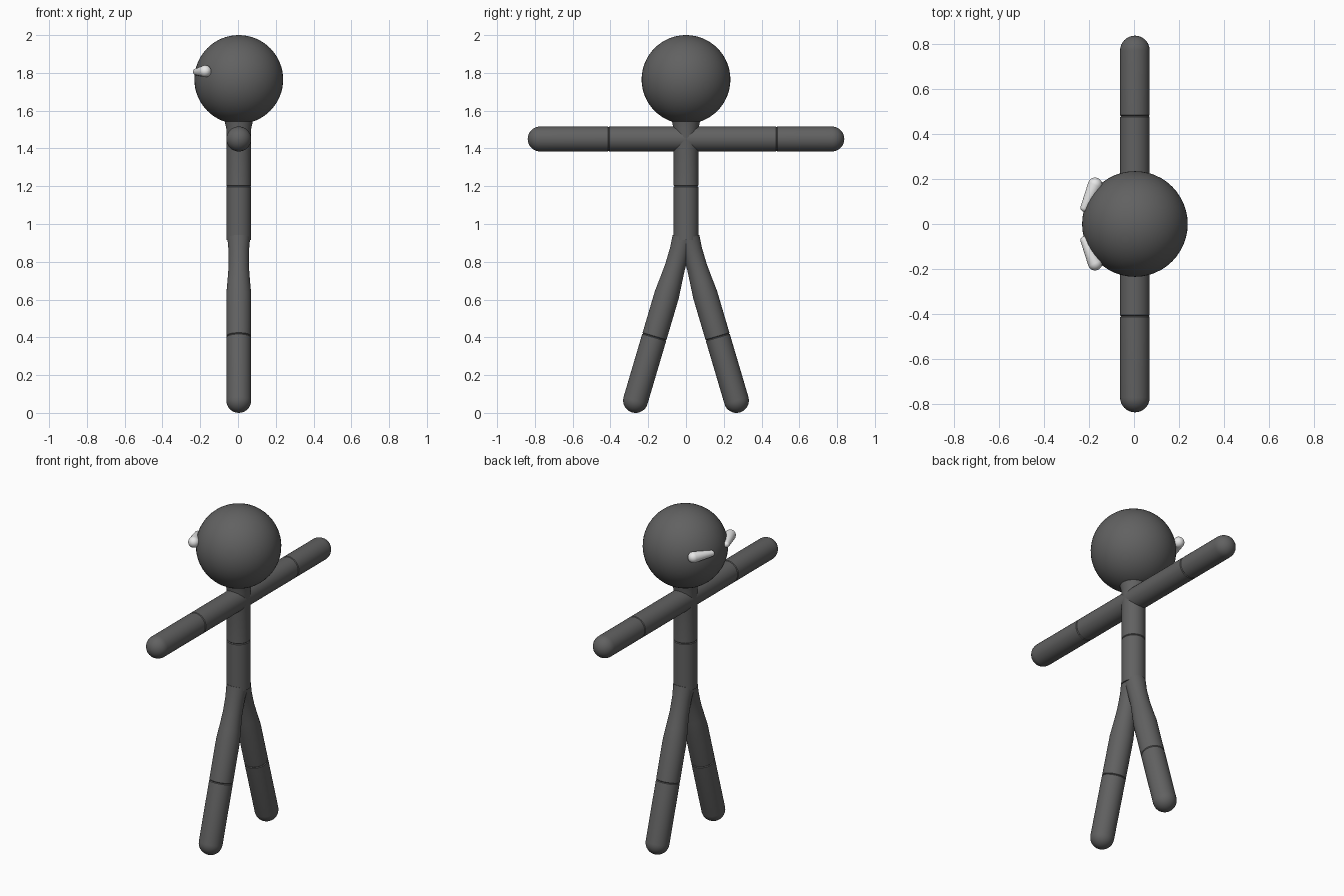
import bpy, bmesh, math
from mathutils import Vector

if "Cube" in bpy.data.objects:
    bpy.data.objects.remove(bpy.data.objects["Cube"])


def material(name, value):
    m = bpy.data.materials.new(name)
    m.diffuse_color = (value, value, value, 1)
    m.use_nodes = True
    m.node_tree.nodes["Principled BSDF"].inputs["Base Color"].default_value = m.diffuse_color
    return m


CHARCOAL = material("charcoal", 0.12)
WHITE = material("off_white", 0.8)
R = 0.066   # limb radius
CX = 0.004  # body centre line


def lathe(name, start, end, rings, mat, sides=32, angle=40):
    """Sweep (distance, radius) rings along the line from start to end."""
    start, end = Vector(start), Vector(end)
    rot = (end - start).to_track_quat('Z', 'Y')
    bm = bmesh.new()
    loops = []
    for d, r in rings:
        loops.append([bm.verts.new(start + rot @ Vector((
            r * math.cos(2 * math.pi * i / sides), r * math.sin(2 * math.pi * i / sides), d)))
            for i in range(sides)])
    for a, b in zip(loops, loops[1:]):
        for i in range(sides):
            j = (i + 1) % sides
            bm.faces.new((a[i], a[j], b[j], b[i]))
    bm.faces.new(loops[0][::-1])
    bm.faces.new(loops[-1])
    me = bpy.data.meshes.new(name)
    bm.to_mesh(me)
    bm.free()
    ob = bpy.data.objects.new(name, me)
    bpy.context.collection.objects.link(ob)
    finish(ob, mat, angle)


def finish(ob, mat, angle=40):
    ob.data.materials.append(mat)
    bpy.ops.object.select_all(action='DESELECT')
    ob.select_set(True)
    bpy.context.view_layer.objects.active = ob
    bpy.ops.object.shade_smooth_by_angle(angle=math.radians(angle))


def groove(d):
    """Fine crease where two limb segments meet."""
    return [(d - 0.004, R), (d, R - 0.004), (d + 0.004, R)]


def dome(length, r, n=8):
    """Rounded tip ending at the given length."""
    return [(length - r + r * math.sin(a), r * math.cos(a))
            for a in (i * math.pi / 2 / n * 0.98 for i in range(n + 1))]


# Head
bpy.ops.mesh.primitive_uv_sphere_add(segments=48, ring_count=32, radius=0.235,
                                     location=(CX, 0, 1.765))
bpy.context.object.name = "head"
finish(bpy.context.object, CHARCOAL)

# Torso and neck
lathe("torso", (CX, 0, 0.915), (CX, 0, 1.56),
      [(0, R)] + groove(0.285) + [(0.59, R), (0.645, 0.078)], CHARCOAL)

# Arms, with elbows at slightly different distances
for side, s, elbow in (("right", -1, 0.41), ("left", 1, 0.48)):
    lathe(side + "_arm", (CX, 0, 1.45), (CX, s * 0.838, 1.45),
          [(0, R)] + groove(elbow) + dome(0.838, R), CHARCOAL)

# Legs, narrowing at the thigh and widening into the hip
for side, s in (("right", -1), ("left", 1)):
    hip, foot = Vector((CX, s * 0.013, 0.925)), Vector((CX, s * 0.267, 0.066))
    length = (foot - hip).length + R
    lathe(side + "_leg", hip, foot,
          [(0, 0.060), (0.07, 0.054), (0.16, 0.054), (0.24, 0.060), (0.31, R)]
          + groove(0.545) + dome(length, R), CHARCOAL)

# Eyes: tapered capsules lying against the face
for side, s in (("right", -1), ("left", 1)):
    inner, outer = Vector((-0.228, s * 0.056, 1.805)), Vector((-0.160, s * 0.204, 1.81))
    length = (outer - inner).length
    tip = [(0.018 - d, r) for d, r in dome(0.018, 0.018, 5)][::-1]
    lathe(side + "_eye", inner, outer, tip + dome(length, 0.032, 6), WHITE, 20, 60)
